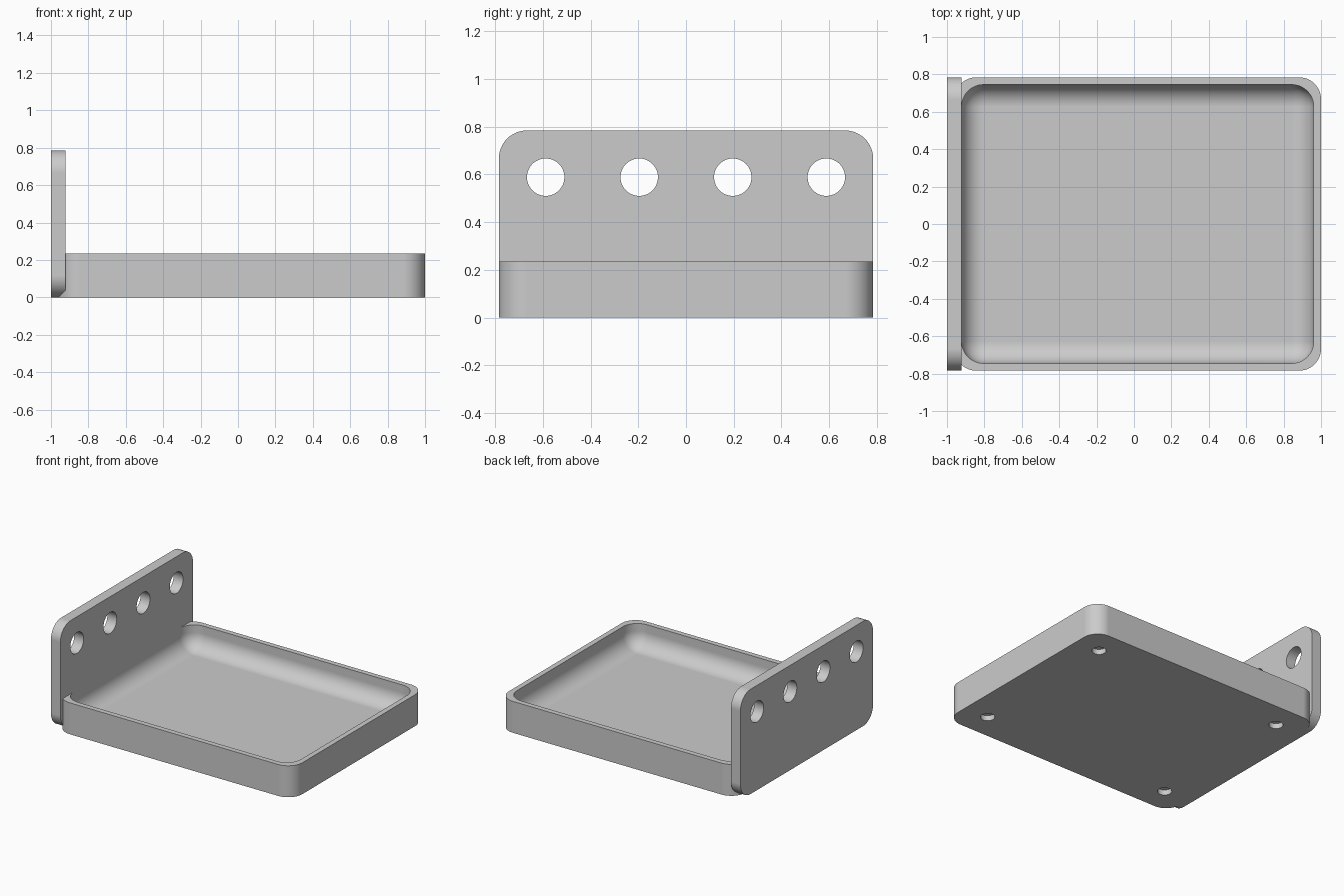
import bpy
import bmesh
from math import radians
from mathutils import Matrix, Vector

if "Cube" in bpy.data.objects:
    bpy.data.objects.remove(bpy.data.objects["Cube"], do_unlink=True)

U = 2 / 51            # one design unit; the model is 51 units long
ROUND = 3 * U         # shared corner radius
HALF_Y = 20 * U
TRAY_LEFT = -1 + U
TRAY_MID = (TRAY_LEFT + 1) / 2
FLOOR = 1.5 * U

grey = bpy.data.materials.new("light_grey")
grey.use_nodes = True
grey.diffuse_color = (0.6, 0.6, 0.6, 1)
grey.node_tree.nodes["Principled BSDF"].inputs["Base Color"].default_value = grey.diffuse_color


def add_object(name, bm):
    mesh = bpy.data.meshes.new(name)
    bm.to_mesh(mesh)
    bm.free()
    mesh.materials.append(grey)
    obj = bpy.data.objects.new(name, mesh)
    bpy.context.collection.objects.link(obj)
    return obj


def rounded_box(name, low, high, axis, round_base=False):
    """Box with the edges along one axis rounded, and its base edges if asked."""
    low, high = Vector(low), Vector(high)
    bm = bmesh.new()
    bmesh.ops.create_cube(bm, size=1)
    bmesh.ops.scale(bm, vec=high - low, verts=bm.verts)
    bmesh.ops.translate(bm, vec=(low + high) / 2, verts=bm.verts)

    def wanted(edge):
        a, b = (v.co for v in edge.verts)
        along = abs((b - a).normalized()[axis]) > 0.9
        return along or (round_base and max(a.z, b.z) < low.z + 0.001)

    bmesh.ops.bevel(bm, geom=[e for e in bm.edges if wanted(e)], offset=ROUND,
                    offset_type='OFFSET', segments=12, profile=0.5, affect='EDGES')
    return add_object(name, bm)


def cylinder(name, centre, radius, depth, along_x=False):
    bm = bmesh.new()
    turn = Matrix.Rotation(radians(90), 4, 'Y') if along_x else Matrix.Identity(4)
    bmesh.ops.create_cone(bm, cap_ends=True, segments=48, radius1=radius, radius2=radius,
                          depth=depth, matrix=Matrix.Translation(centre) @ turn)
    return add_object(name, bm)


def activate(obj):
    bpy.ops.object.select_all(action='DESELECT')
    obj.select_set(True)
    bpy.context.view_layer.objects.active = obj


def cut(obj, cutter):
    activate(obj)
    mod = obj.modifiers.new("cut", 'BOOLEAN')
    mod.operation = 'DIFFERENCE'
    mod.solver = 'EXACT'
    mod.object = cutter
    bpy.ops.object.modifier_apply(modifier=mod.name)
    bpy.data.objects.remove(cutter, do_unlink=True)


def finish(obj):
    activate(obj)
    bpy.ops.object.shade_smooth_by_angle(angle=radians(30))
    mod = obj.modifiers.new("even_shading", 'WEIGHTED_NORMAL')
    mod.keep_sharp = True


# Tray with a hollow whose floor edges are filleted
tray = rounded_box("tray", (TRAY_LEFT, -HALF_Y, 0), (1, HALF_Y, 6 * U), axis=2)
hollow = rounded_box("tray_hollow", (TRAY_LEFT + U, -HALF_Y + U, FLOOR),
                     (1 - U, HALF_Y - U, 12 * U), axis=2, round_base=True)
cut(tray, hollow)

# Shallow round recesses under the tray
for sx in (-1, 1):
    for sy in (-1, 1):
        cut(tray, cylinder("recess", (TRAY_MID + sx * 20 * U, sy * 15 * U, 0),
                           1.25 * U, 2 * U))
finish(tray)

# Upright mounting plate with a row of four holes
plate = rounded_box("mounting_plate", (-1, -HALF_Y, 0), (-1 + 2 * U, HALF_Y, 20 * U), axis=0)
for step in (-15, -5, 5, 15):
    cut(plate, cylinder("plate_hole", (-1 + U, step * U, 15 * U), 2 * U, 6 * U, along_x=True))
finish(plate)
